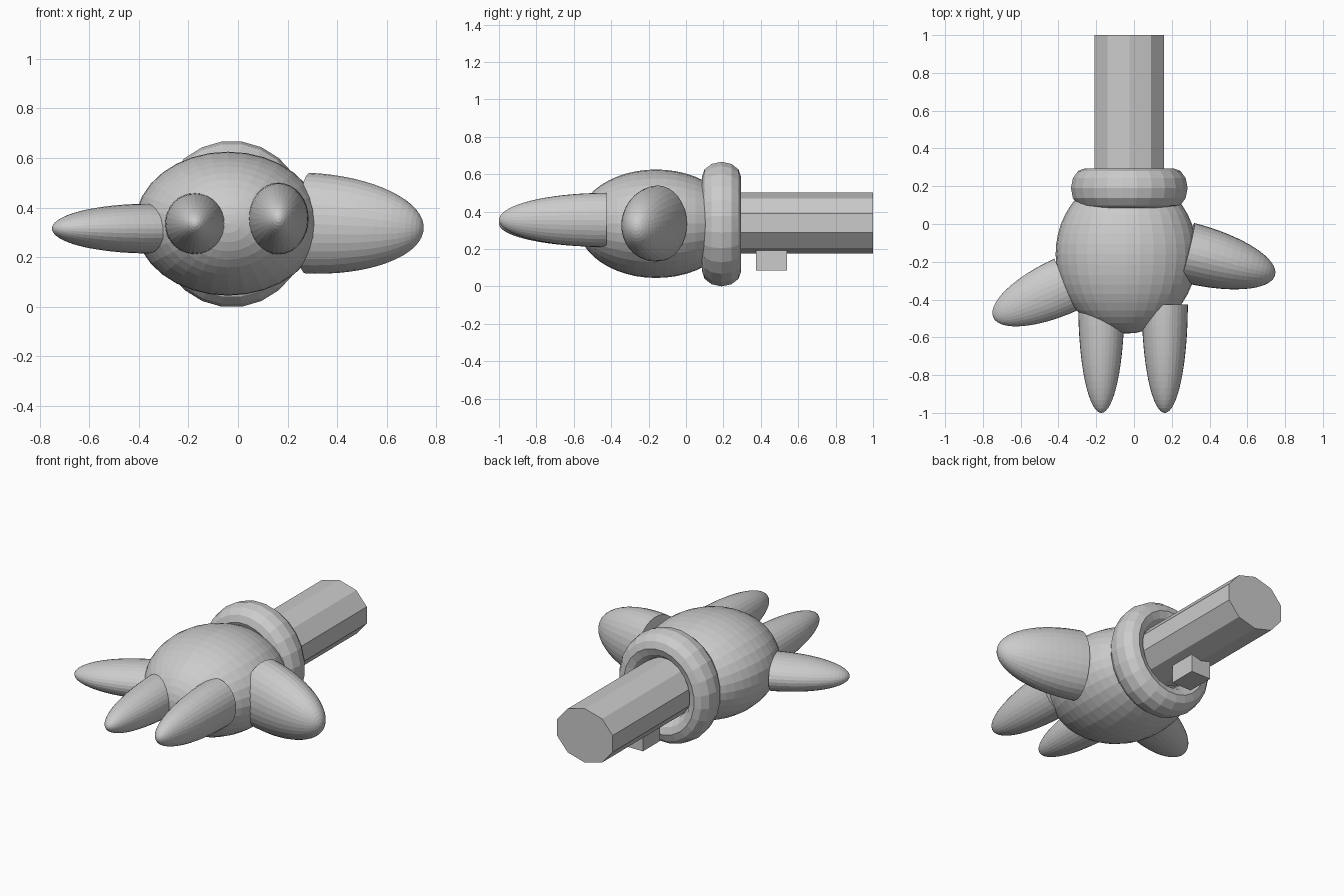
import bpy, bmesh, math
from mathutils import Matrix, Vector

if "Cube" in bpy.data.objects:
    bpy.data.objects.remove(bpy.data.objects["Cube"])

CX, CZ = -0.025, 0.333   # axis of the wrist


def finish(name, bm):
    bmesh.ops.recalc_face_normals(bm, faces=bm.faces)
    me = bpy.data.meshes.new(name)
    bm.to_mesh(me)
    bm.free()
    ob = bpy.data.objects.new(name, me)
    bpy.context.collection.objects.link(ob)
    return ob


def digit(name, base, tip, r_side, r_up):
    """Half ellipsoid with a flat base, pointing from base to tip."""
    base, tip = Vector(base), Vector(tip)
    axis = tip - base
    side = Vector((0, 0, 1)).cross(axis).normalized()
    up = axis.normalized().cross(side)
    bm = bmesh.new()
    bmesh.ops.create_uvsphere(bm, u_segments=32, v_segments=32, radius=1)
    low = [v for v in bm.verts if v.co.z < -0.01]
    bmesh.ops.delete(bm, geom=low, context='VERTS')
    bmesh.ops.holes_fill(bm, edges=[e for e in bm.edges if e.is_boundary], sides=0)
    m = Matrix((side * r_side, up * r_up, axis)).transposed().to_4x4()
    bm.transform(Matrix.Translation(base) @ m)
    return finish(name, bm)


# palm: ellipsoid with its poles along y
bm = bmesh.new()
bmesh.ops.create_uvsphere(bm, u_segments=32, v_segments=24, radius=1)
bm.transform(Matrix.Translation((-0.04, -0.16, CZ + 0.002))
             @ Matrix.Diagonal((0.375, 0.42, 0.29, 1))
             @ Matrix.Rotation(math.pi / 2, 4, 'X'))
finish("palm", bm)

# fingers and thumb
digit("left_front_finger", (-0.173, -0.43, 0.335), (-0.173, -1.0, 0.335), 0.122, 0.124)
digit("right_front_finger", (0.163, -0.425, 0.355), (0.163, -1.0, 0.355), 0.122, 0.145)
digit("side_finger", (-0.36, -0.32, 0.315), (-0.745, -0.495, 0.315), 0.15, 0.1)
digit("thumb", (0.28, -0.15, 0.337), (0.747, -0.27, 0.315), 0.16, 0.203)

# cuff: squashed torus around the wrist, flat side on top
bm = bmesh.new()
N, M, R, r = 24, 12, 0.252, 0.081
rings = []
for i in range(N):
    a = (i + 0.5) * 2 * math.pi / N
    ring = []
    for j in range(M):
        b = j * 2 * math.pi / M
        d = R + r * math.cos(b)
        ring.append(bm.verts.new((CX + 0.935 * d * math.cos(a),
                                  0.19 + 0.105 * math.sin(b),
                                  CZ + 1.008 * d * math.sin(a))))
    rings.append(ring)
for i in range(N):
    p, q = rings[i], rings[(i + 1) % N]
    for j in range(M):
        k = (j + 1) % M
        bm.faces.new((p[j], p[k], q[k], q[j]))
finish("cuff", bm)

# handle: ten-sided rod
bm = bmesh.new()
bmesh.ops.create_cone(bm, cap_ends=True, segments=10, radius1=1, radius2=1, depth=1)
vx = max(v.co.x for v in bm.verts)
vy = max(v.co.y for v in bm.verts)
bm.transform(Matrix.Translation((CX, 0.55, 0.338))
             @ Matrix.Diagonal((0.185 / vx, 0.9, 0.163 / vy, 1))
             @ Matrix.Rotation(math.pi / 2, 4, 'X'))
finish("handle", bm)

# small block under the handle
bm = bmesh.new()
bmesh.ops.create_cube(bm, size=1)
bm.transform(Matrix.Translation((CX, 0.457, 0.15)) @ Matrix.Diagonal((0.13, 0.165, 0.13, 1)))
finish("trigger_block", bm)
